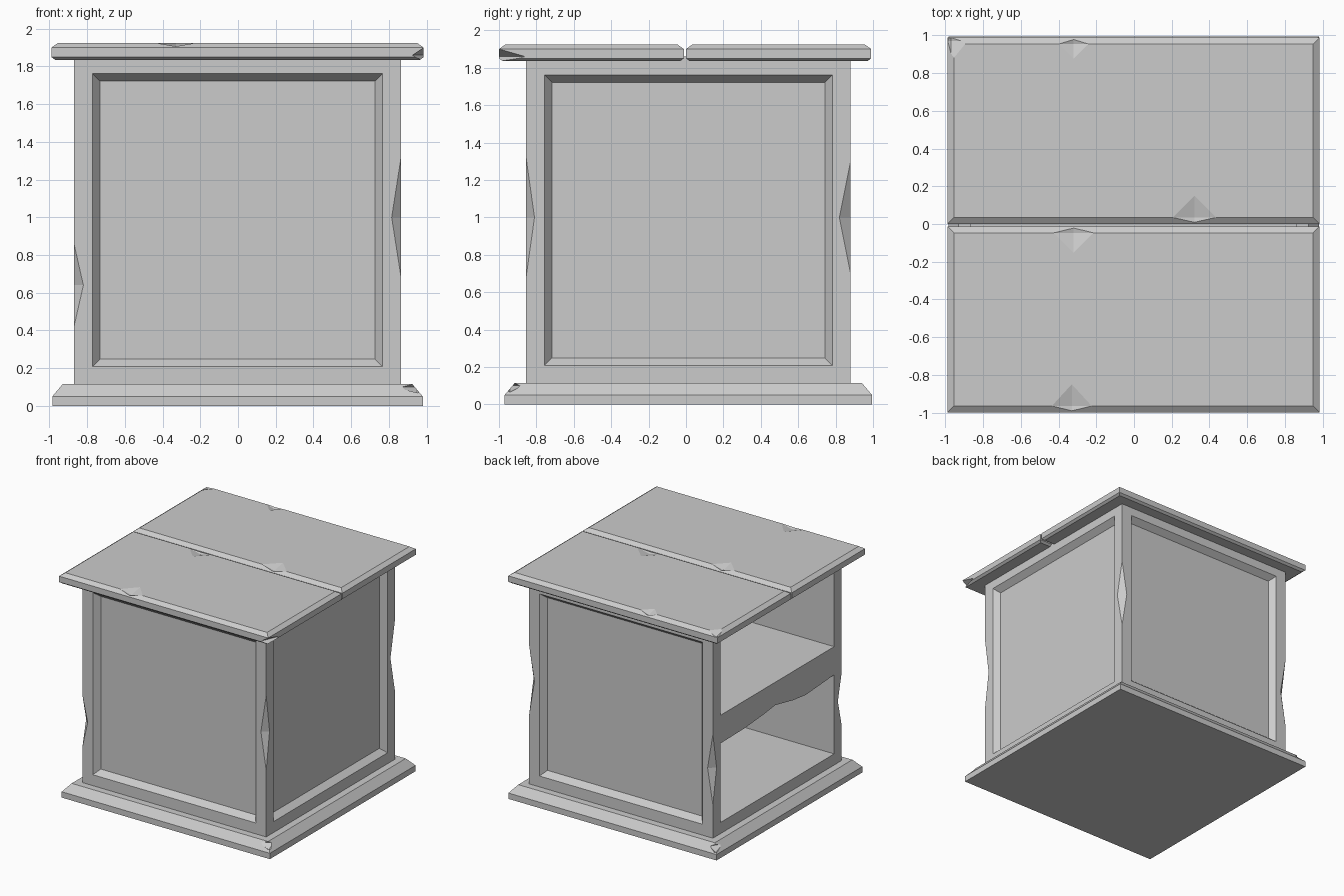
import bpy, bmesh
from mathutils import Matrix, Vector

cube = bpy.data.objects.get("Cube")
if cube:
    bpy.data.objects.remove(cube, do_unlink=True)

GREY = (0.6, 0.6, 0.6, 1)
stone = bpy.data.materials.new("worn grey")
stone.use_nodes = True
stone.diffuse_color = GREY
stone.node_tree.nodes["Principled BSDF"].inputs["Base Color"].default_value = GREY


def finish(name, bm):
    bmesh.ops.recalc_face_normals(bm, faces=bm.faces)
    mesh = bpy.data.meshes.new(name)
    bm.to_mesh(mesh)
    bm.free()
    mesh.materials.append(stone)
    obj = bpy.data.objects.new(name, mesh)
    bpy.context.collection.objects.link(obj)
    return obj


def box(bm, low, high):
    low, high = Vector(low), Vector(high)
    place = Matrix.Translation((low + high) / 2) @ Matrix.Diagonal((*(high - low), 1))
    return bmesh.ops.create_cube(bm, size=1, matrix=place)


def slab(name, x0, x1, y0, y1, rings):
    """Stacked rectangles, each a height and an inset from the outline."""
    bm = bmesh.new()
    loops = []
    for z, d in rings:
        corners = ((x0 + d, y0 + d), (x1 - d, y0 + d), (x1 - d, y1 - d), (x0 + d, y1 - d))
        loops.append([bm.verts.new((x, y, z)) for x, y in corners])
    for a, b in zip(loops, loops[1:]):
        for i in range(4):
            j = (i + 1) % 4
            bm.faces.new((a[i], a[j], b[j], b[i]))
    bm.faces.new(loops[0][::-1])
    bm.faces.new(loops[-1])
    return finish(name, bm)


def diamond(bm, centre, size):
    """Eight-sided chip cutter with the given half sizes."""
    tips = [[bm.verts.new(Vector(centre) + Vector([s * size[k] if k == a else 0 for k in range(3)]))
             for s in (-1, 1)] for a in range(3)]
    for px in tips[0]:
        for py in tips[1]:
            for pz in tips[2]:
                bm.faces.new((px, py, pz))


def carve(obj, bm):
    """Subtract the shapes in bm from obj, then discard the cutter."""
    cutter = finish(obj.name + "_cutter", bm)
    cutter.hide_render = True
    mod = obj.modifiers.new("Carve", "BOOLEAN")
    mod.operation, mod.solver, mod.object = "DIFFERENCE", "EXACT", cutter
    bpy.context.view_layer.objects.active = obj
    bpy.ops.object.modifier_apply(modifier=mod.name)
    bpy.data.objects.remove(cutter, do_unlink=True)


def chip(obj, chips):
    bm = bmesh.new()
    for centre, size in chips:
        diamond(bm, centre, size)
    carve(obj, bm)


# Cabinet body with recessed panels on three sides
X0, X1, Y0, Y1 = -0.87, 0.865, -0.855, 0.88
bm = bmesh.new()
box(bm, (X0, Y0, 0.11), (X1, Y1, 1.86))
bm.normal_update()
panels = [f for f in bm.faces if abs(f.normal.y) > 0.9 or f.normal.x > 0.9]
bmesh.ops.inset_individual(bm, faces=panels, thickness=0.098, use_even_offset=True)
bmesh.ops.inset_individual(bm, faces=panels, thickness=0.04, depth=-0.05, use_even_offset=True)
body = finish("cabinet_body", bm)

# Two open compartments, the lower one with a worn shelf edge
bm = bmesh.new()
box(bm, (-1, -0.755, 1.125), (0.72, 0.78, 1.76))
outline = [(0.78, 0.21), (0.78, 0.885), (0.46, 0.89), (0.2, 0.91), (0.04, 0.93),
           (-0.2, 0.88), (-0.37, 0.86), (-0.755, 0.885), (-0.755, 0.21)]
face = bm.faces.new([bm.verts.new((-1, y, z)) for y, z in outline])
ext = bmesh.ops.extrude_face_region(bm, geom=[face], use_keep_orig=True)
bmesh.ops.translate(bm, vec=(1.72, 0, 0),
                    verts=[v for v in ext["geom"] if isinstance(v, bmesh.types.BMVert)])
carve(body, bm)

# Long chips on the upright corners
chip(body, [((X1, Y0, 1.0), (0.05, 0.045, 0.32)),
            ((X0, Y0, 0.64), (0.05, 0.05, 0.22)),
            ((X1, Y1, 1.0), (0.05, 0.06, 0.3)),
            ((X0, Y1, 0.7), (0.05, 0.05, 0.3))])

# Stepped base
base = slab("base_plinth", -0.985, 0.98, -0.97, 0.995,
            [(0, 0), (0.05, 0), (0.115, 0.055)])
chip(base, [((0.95, -0.94, 0.1), (0.1, 0.06, 0.04)),
            ((-0.96, 0.97, 0.09), (0.06, 0.09, 0.04))])

# Two lid boards with bevelled rims
rim = [(1.835, 0.02), (1.85, 0), (1.9, 0), (1.925, 0.035)]
front = slab("front_lid_board", -0.99, 0.985, -1.0, -0.012, rim)
back = slab("back_lid_board", -0.99, 0.985, 0.0, 0.99, rim)

# Small notches along the board edges
chip(front, [((-0.33, -0.965, 1.926), (0.11, 0.12, 0.025)),
             ((-0.32, -0.047, 1.926), (0.11, 0.11, 0.025)),
             ((0.985, -1.0, 1.86), (0.06, 0.14, 0.04))])
chip(back, [((0.32, 0.035, 1.926), (0.12, 0.12, 0.025)),
            ((-0.32, 0.955, 1.926), (0.08, 0.08, 0.025)),
            ((-0.97, 0.97, 1.926), (0.09, 0.11, 0.03))])
